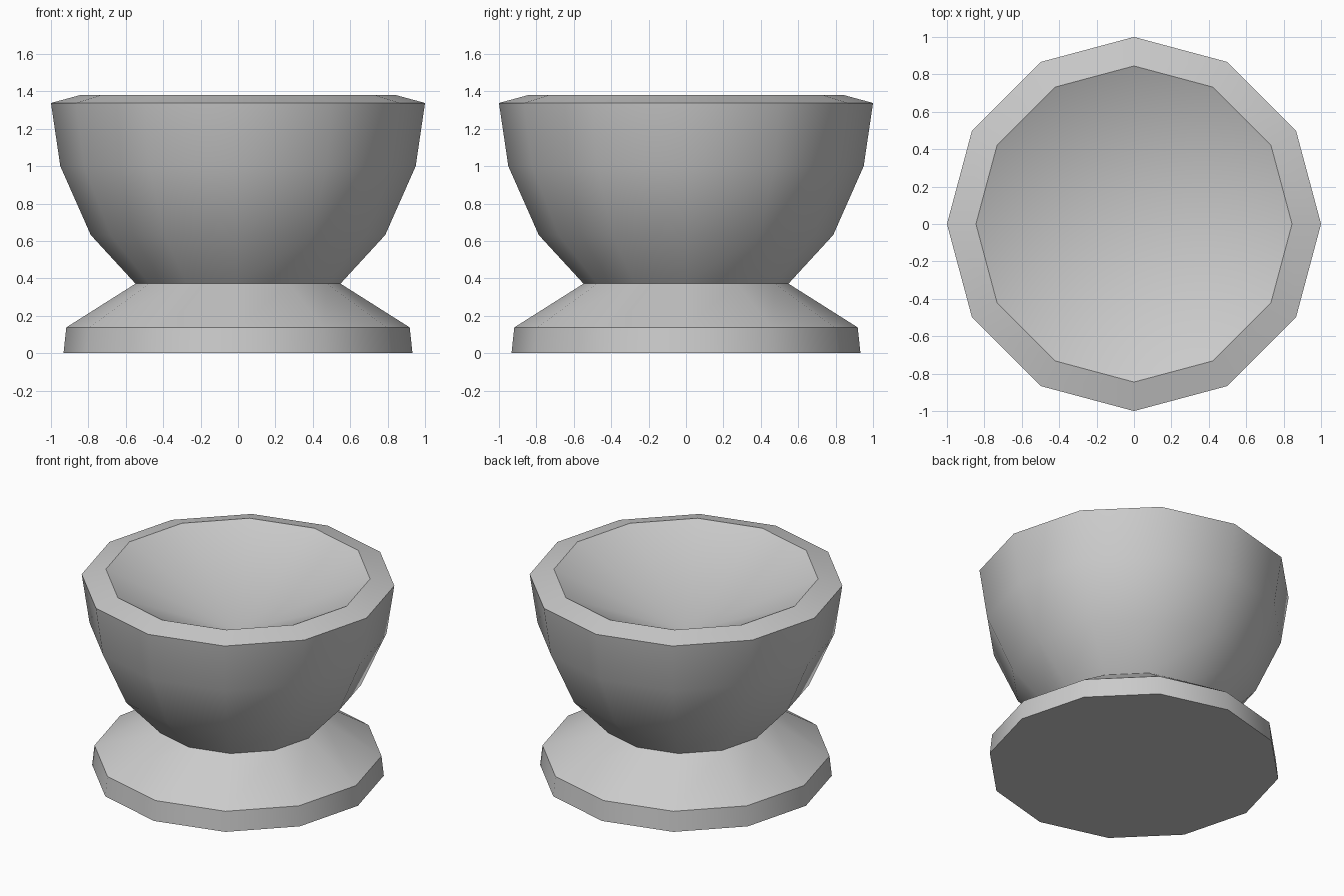
import bpy, bmesh, math

if "Cube" in bpy.data.objects:
    bpy.data.objects.remove(bpy.data.objects["Cube"])

SIDES = 12

# Half profile (radius, height): foot, waist, bowl outside, rim, shallow dished top
profile = [
    (0, 0), (0.933, 0), (0.918, 0.138), (0.548, 0.372),
    (0.787, 0.632), (0.95, 1.0), (1.0, 1.338), (0.845, 1.38),
    (0, 0.98),
]


def lathe(name, points):
    bm = bmesh.new()
    verts = [bm.verts.new((r, 0, z)) for r, z in points]
    edges = [bm.edges.new(pair) for pair in zip(verts, verts[1:])]
    bmesh.ops.spin(bm, geom=verts + edges, cent=(0, 0, 0), axis=(0, 0, 1),
                   angle=math.tau, steps=SIDES, use_merge=False)
    bmesh.ops.remove_doubles(bm, verts=bm.verts, dist=0.0005)
    bmesh.ops.recalc_face_normals(bm, faces=bm.faces)
    mesh = bpy.data.meshes.new(name)
    bm.to_mesh(mesh)
    bm.free()
    obj = bpy.data.objects.new(name, mesh)
    bpy.context.collection.objects.link(obj)
    return obj


# One continuous footed bowl, smooth walls with crisp rim, waist and foot edges
bowl = lathe("footed_bowl", profile)
bpy.context.view_layer.objects.active = bowl
bowl.select_set(True)
bpy.ops.object.shade_smooth_by_angle(angle=math.radians(35))
